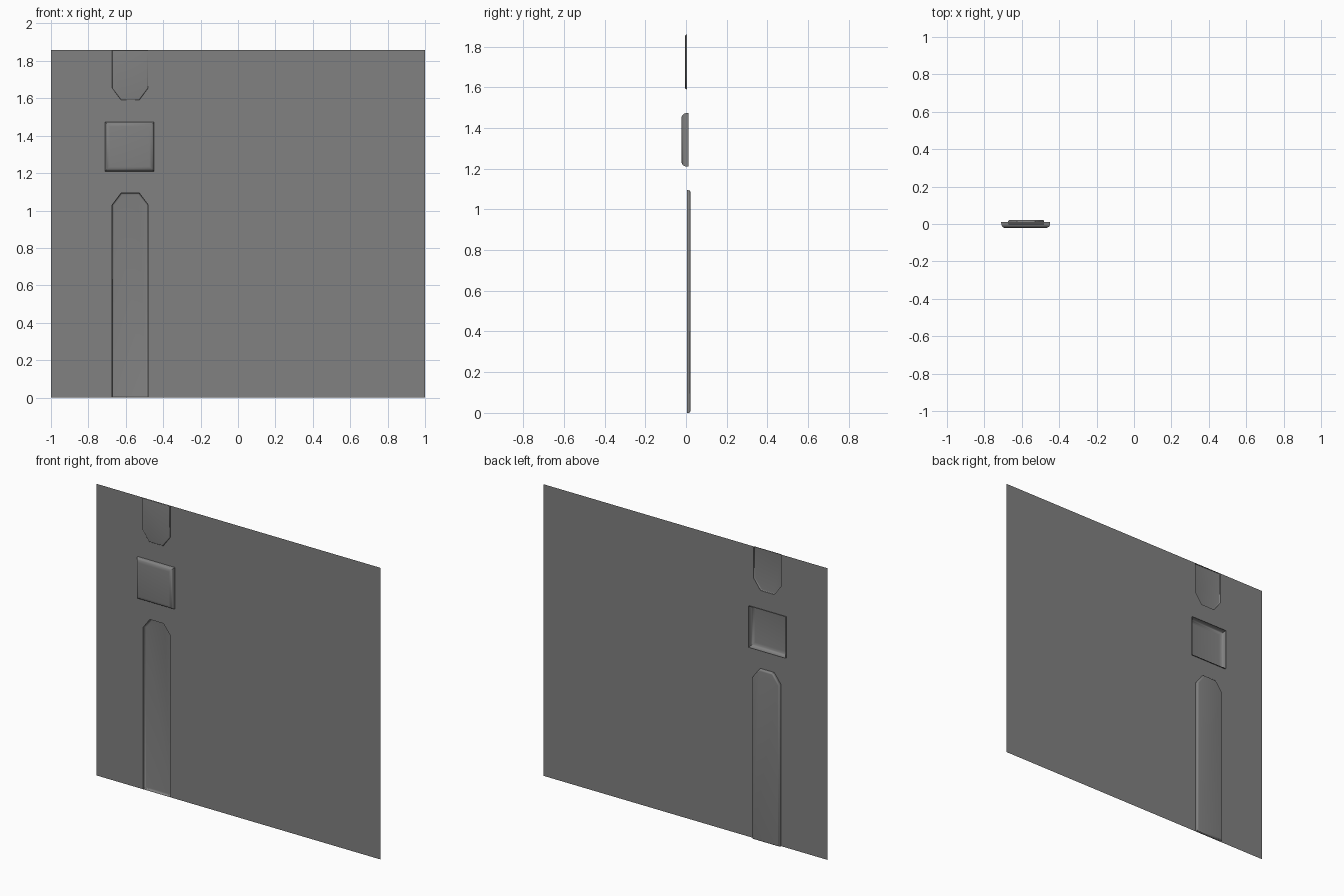
import bpy, bmesh, math
from mathutils import Vector

if "Cube" in bpy.data.objects:
    bpy.data.objects.remove(bpy.data.objects["Cube"])

H = 1.858          # panel height
PY = 0.004         # panel plane

grey = bpy.data.materials.new("mid grey")
grey.diffuse_color = (0.22, 0.22, 0.22, 1)
grey.use_nodes = True
grey.node_tree.nodes["Principled BSDF"].inputs["Base Color"].default_value = grey.diffuse_color

# Outlines in (x, z), counter-clockwise seen from the front
STRIP = [(-0.673, 0), (-0.48, 0), (-0.48, 1.03), (-0.528, 1.094), (-0.625, 1.094), (-0.673, 1.03)]
TAB = [(-0.48, H), (-0.673, H), (-0.673, 1.655), (-0.625, 1.59), (-0.528, 1.59), (-0.48, 1.655)]
BOX = [(-0.71, 1.21), (-0.448, 1.21), (-0.448, 1.473), (-0.71, 1.473)]


def inset(pts, d):
    """Move every side of a convex outline inwards by d."""
    out, n = [], len(pts)
    for i in range(n):
        p = Vector(pts[i])
        a = (p - Vector(pts[i - 1])).normalized()
        b = (Vector(pts[(i + 1) % n]) - p).normalized()
        na, nb = Vector((-a.y, a.x)), Vector((-b.y, b.x))
        out.append(p + (na + nb) * (d / (1 + na.dot(nb))))
    return out


def finish(name, bm, smooth):
    me = bpy.data.meshes.new(name)
    bm.to_mesh(me)
    bm.free()
    me.materials.append(grey)
    ob = bpy.data.objects.new(name, me)
    bpy.context.collection.objects.link(ob)
    if smooth:
        bpy.context.view_layer.objects.active = ob
        ob.select_set(True)
        bpy.ops.object.shade_smooth_by_angle(angle=math.radians(40))
        ob.select_set(False)


def pressed(name, pts, y0, y1, r):
    """Open tray from rim y0 to floor y1 with a rounded edge of radius r."""
    s = 1 if y1 > y0 else -1
    rings = [(0, y0)]
    for k in range(6):
        t = math.radians(18 * k)
        rings.append((r * (1 - math.cos(t)), y1 - s * r * (1 - math.sin(t))))
    bm = bmesh.new()
    loops = [[bm.verts.new((p[0], y, p[1])) for p in inset(pts, d)] for d, y in rings]
    n = len(pts)
    for a, b in zip(loops, loops[1:]):
        for i in range(n):
            j = (i + 1) % n
            bm.faces.new((a[i], a[j], b[j], b[i]))
    bm.faces.new(loops[-1])
    bmesh.ops.recalc_face_normals(bm, faces=bm.faces)
    if bm.faces[:][-1].normal.y > 0:
        bmesh.ops.reverse_faces(bm, faces=bm.faces)
    finish(name, bm, True)


# Flat panel with two edge notches and one square opening
bm = bmesh.new()
strip_path = [STRIP[i] for i in (0, 5, 4, 3, 2, 1)]
tab_path = [TAB[i] for i in (0, 5, 4, 3, 2, 1)]
outer = [(-1, 0)] + strip_path + [(1, 0), (1, H)] + tab_path + [(-1, H)]
for loop in (outer, BOX):
    vs = [bm.verts.new((x, PY, z)) for x, z in loop]
    for i in range(len(vs)):
        bm.edges.new((vs[i - 1], vs[i]))
bmesh.ops.triangle_fill(bm, use_beauty=True, use_dissolve=False, edges=bm.edges[:], normal=(0, -1, 0))
finish("wall_panel", bm, False)

# Long recess, square raised box, shallow raised tab at the top
pressed("long_recess", STRIP, PY, 0.022, 0.010)
pressed("square_box", BOX, 0.012, -0.022, 0.025)
pressed("top_tab", TAB, PY, -0.004, 0.006)
